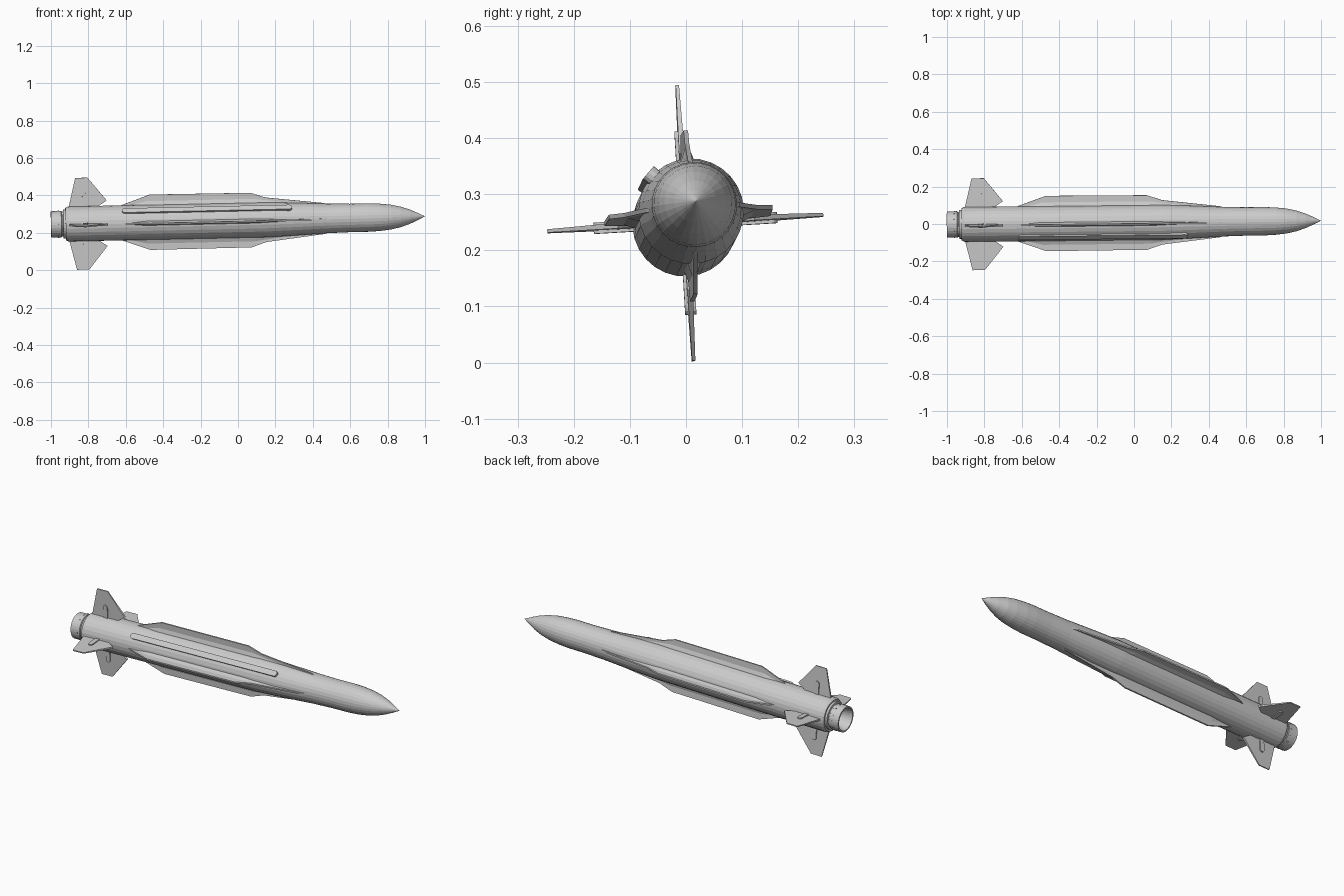
import bpy, bmesh, math
from mathutils import Matrix, Vector

cube = bpy.data.objects.get("Cube")
if cube:
    bpy.data.objects.remove(cube, do_unlink=True)

GREY = (0.6, 0.6, 0.6, 1.0)
mat = bpy.data.materials.new("light grey")
mat.use_nodes = True
mat.diffuse_color = GREY
mat.node_tree.nodes["Principled BSDF"].inputs["Base Color"].default_value = GREY

# The whole body is slightly yawed, pitched up and rolled about its long axis
POSE = (Matrix.Translation((0, 0.0075, 0.2665)) @ Matrix.Rotation(0.0105, 4, 'Z')
        @ Matrix.Rotation(-0.0215, 4, 'Y') @ Matrix.Rotation(math.radians(3.4), 4, 'X'))


def finish(bm, name, turn=0.0):
    """Turn a part about the long axis, pose it and add it to the scene."""
    bmesh.ops.recalc_face_normals(bm, faces=bm.faces)
    bm.transform(POSE @ Matrix.Rotation(turn, 4, 'X'))
    mesh = bpy.data.meshes.new(name)
    bm.to_mesh(mesh)
    bm.free()
    mesh.materials.append(mat)
    obj = bpy.data.objects.new(name, mesh)
    bpy.context.collection.objects.link(obj)
    return obj


def lathe(name, profile, sides):
    """Spin (x, radius) points about the long axis."""
    bm = bmesh.new()
    verts = [bm.verts.new((x, 0, r)) for x, r in profile]
    edges = [bm.edges.new(pair) for pair in zip(verts, verts[1:])]
    bmesh.ops.spin(bm, geom=verts + edges, cent=(0, 0, 0), axis=(1, 0, 0),
                   angle=math.tau, steps=sides, use_duplicate=False)
    bmesh.ops.remove_doubles(bm, verts=bm.verts, dist=0.0001)
    return finish(bm, name)


def blade(name, outline, turn):
    """Closed plate from (x, height, half thickness) points."""
    bm = bmesh.new()
    sides = [[bm.verts.new((x, s * t, z)) for x, z, t in outline] for s in (-1, 1)]
    n = len(outline)
    bm.faces.new(sides[0])
    bm.faces.new(sides[1][::-1])
    for i in range(n):
        j = (i + 1) % n
        bm.faces.new((sides[0][i], sides[0][j], sides[1][j], sides[1][i]))
    return finish(bm, name, turn)


def bar(name, start, end, width, low, high, turn, along='X'):
    """Bar with rounded ends, lying along the body or standing up a fin."""
    bm = bmesh.new()
    r = width / 2
    ring = []
    for centre, base in ((end - r, -math.pi / 2), (start + r, math.pi / 2)):
        for k in range(7):
            a = base + math.pi * k / 6
            ring.append((centre + r * math.cos(a), r * math.sin(a)))
    if along == 'X':
        levels = [[bm.verts.new((u, v, h)) for u, v in ring] for h in (low, high)]
    else:
        levels = [[bm.verts.new((v - 0.817, h, u)) for u, v in ring] for h in (low, high)]
    bm.faces.new(levels[0])
    bm.faces.new(levels[1])
    for i in range(len(ring)):
        j = (i + 1) % len(ring)
        bm.faces.new((levels[0][i], levels[0][j], levels[1][j], levels[1][i]))
    return finish(bm, name, turn)


# Fuselage with tapered forebody and pointed nose
lathe("fuselage", [(-0.922, 0.07), (-0.922, 0.086), (-0.908, 0.0935), (-0.6, 0.094),
                   (0.15, 0.094), (0.3, 0.088), (0.48, 0.079), (0.6, 0.076),
                   (0.7, 0.076), (0.76, 0.073), (0.82, 0.066), (0.87, 0.055),
                   (0.92, 0.038), (0.96, 0.02), (1.0, 0)], 28)

# Hollow exhaust nozzle with stepped collar
lathe("nozzle", [(-0.91, 0), (-0.925, 0.045), (-1.0, 0.062), (-1.0, 0.07),
                 (-0.945, 0.071), (-0.942, 0.067), (-0.936, 0.067),
                 (-0.934, 0.077), (-0.918, 0.077)], 28)

# Fasteners around the nozzle
for k in range(12):
    bm = bmesh.new()
    bmesh.ops.create_cube(bm, size=1, matrix=Matrix.Translation((-0.96, 0, 0.0705))
                          @ Matrix.Diagonal((0.006, 0.008, 0.004, 1)))
    finish(bm, "nozzle_fastener", math.tau * k / 12)

# Four long strakes with flared roots, and four tail fins with hinge ribs
STRAKE = [(-0.64, 0.088), (-0.62, 0.095), (-0.47, 0.148), (0.07, 0.146),
          (0.15, 0.119), (0.46, 0.083), (0.49, 0.074)]
FIN = [(-0.905, 0.085), (-0.866, 0.246), (-0.8, 0.246), (-0.7, 0.122), (-0.755, 0.085)]
for k in range(4):
    turn = k * math.pi / 2
    blade("strake", [(x, z, 0.004) for x, z in STRAKE], turn)
    bm = bmesh.new()
    # Root fairing, wedge shaped in section
    low = [bm.verts.new(p) for p in ((-0.64, 0, 0.088), (-0.5, -0.013, 0.088),
                                     (0.1, -0.013, 0.088), (0.46, 0, 0.076),
                                     (0.1, 0.013, 0.088), (-0.5, 0.013, 0.088))]
    ridge = [bm.verts.new((x, 0, 0.125)) for x in (-0.48, 0.08)]
    for f in ((low[0], low[1], ridge[0]), (low[1], low[2], ridge[1], ridge[0]),
              (low[2], low[3], ridge[1]), (low[3], low[4], ridge[1]),
              (low[4], low[5], ridge[0], ridge[1]), (low[5], low[0], ridge[0]), low):
        bm.faces.new(f)
    finish(bm, "strake_root", turn)
    blade("tail_fin", [(x, z, 0.005 if z < 0.2 else 0.003) for x, z in FIN], turn)
    bar("fin_hinge_rib", 0.07, 0.164, 0.026, -0.01, 0.01, turn, 'Z')

# Cable duct along the upper right side
bar("cable_duct", -0.62, 0.29, 0.03, 0.08, 0.102, math.radians(46))
